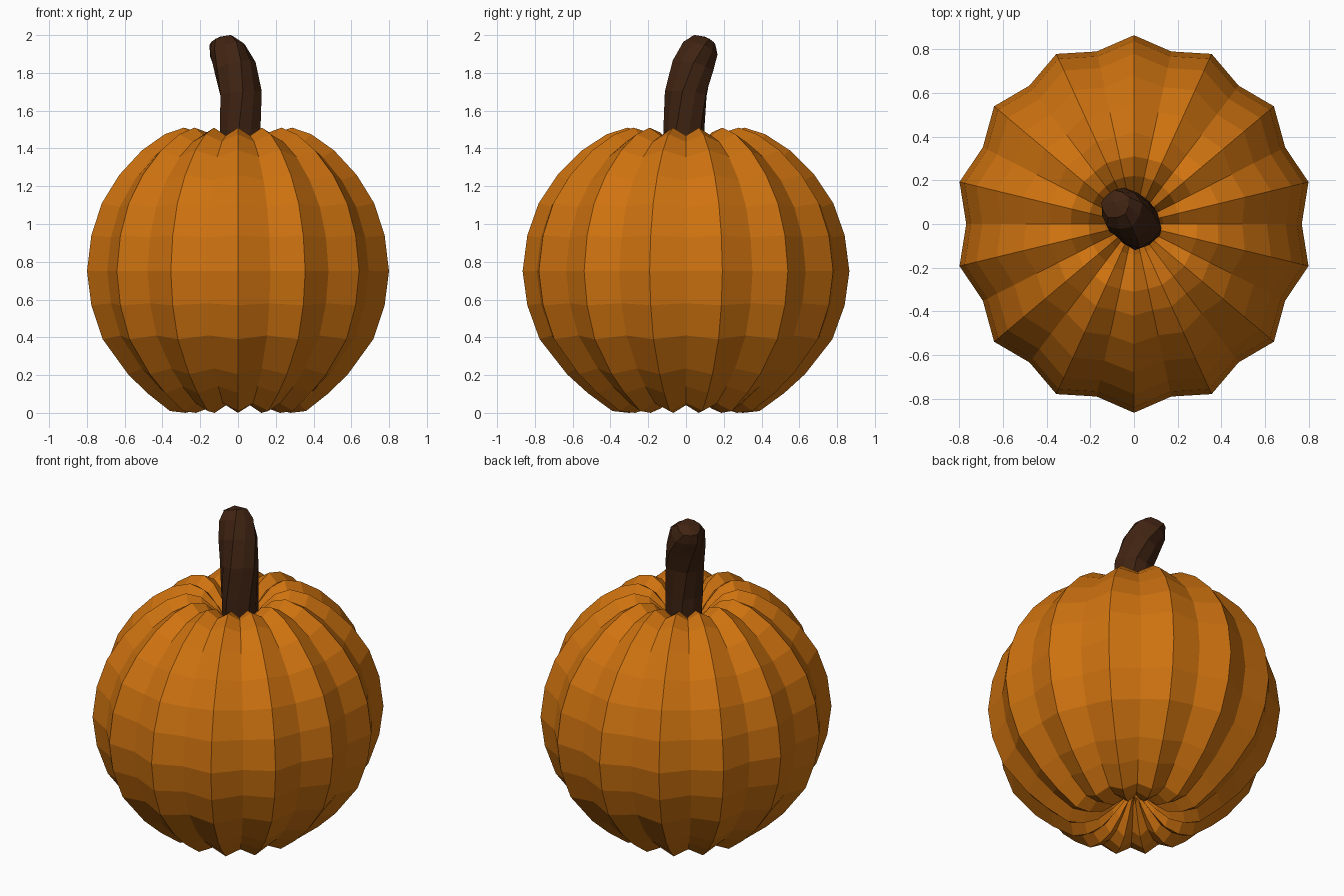
import bpy, bmesh, math
from mathutils import Vector

if "Cube" in bpy.data.objects:
    bpy.data.objects.remove(bpy.data.objects["Cube"])


def material(name, col):
    m = bpy.data.materials.new(name)
    m.diffuse_color = (*col, 1)
    m.use_nodes = True
    m.node_tree.nodes["Principled BSDF"].inputs["Base Color"].default_value = m.diffuse_color
    return m


def loft(name, rings, start, end, mat):
    """Skin a list of closed rings and close both ends with a fan."""
    bm = bmesh.new()
    rows = [[bm.verts.new(p) for p in ring] for ring in rings]
    n = len(rows[0])
    for a, b in zip(rows, rows[1:]):
        for i in range(n):
            j = (i + 1) % n
            bm.faces.new((a[i], a[j], b[j], b[i]))
    for row, tip in ((rows[0], start), (rows[-1], end)):
        v = bm.verts.new(tip)
        for i in range(n):
            bm.faces.new((row[i], row[(i + 1) % n], v))
    bmesh.ops.recalc_face_normals(bm, faces=bm.faces)
    me = bpy.data.meshes.new(name)
    bm.to_mesh(me)
    bm.free()
    ob = bpy.data.objects.new(name, me)
    bpy.context.collection.objects.link(ob)
    me.materials.append(mat)
    return ob


orange = material("pumpkin orange", (0.62, 0.17, 0.005))
brown = material("stem brown", (0.05, 0.017, 0.006))

# Pumpkin body: ridge profile (radius, height), sunk at both poles
profile = [(.06, .16), (.13, .09), (.21, .025), (.30, 0), (.39, .01), (.52, .105),
           (.63, .205), (.775, .39), (.84, .57), (.865, .75), (.84, .94),
           (.78, 1.11), (.68, 1.26), (.55, 1.39), (.42, 1.475), (.31, 1.51),
           (.22, 1.485), (.14, 1.41), (.07, 1.31)]
RIDGES = 14
body_rings = []
for r, z in profile:
    ring = []
    for i in range(RIDGES * 2):
        a = math.pi / 2 + math.pi * i / RIDGES
        rr, zz = r, z
        if i % 2:  # groove between ridges
            rr = r - .088 * max(r - .25, 0)
            zz = z + .055 * (.75 - z)
        ring.append((.948 * rr * math.cos(a), rr * math.sin(a), zz))
    body_rings.append(ring)
loft("pumpkin_body", body_rings, (0, 0, .18), (0, 0, 1.28), orange)

# Stem: twisted, slightly ribbed tube leaning to the back left
path = [(.015, -.005, 1.25, .105), (.015, -.007, 1.5, .110), (.012, .003, 1.69, .113),
        (-.02, .035, 1.83, .113), (-.058, .068, 1.925, .100), (-.085, .09, 1.972, .068)]
tilt = [0, 0, 8, 20, 24, 24]
SIDES = 10
stem_rings = []
for k, (x, y, z, r) in enumerate(path):
    t = math.radians(tilt[k])
    normal = Vector((-math.sin(t) * .707, math.sin(t) * .707, math.cos(t)))
    turn = Vector((0, 0, 1)).rotation_difference(normal)
    ring = []
    for i in range(SIDES):
        a = 2 * math.pi * i / SIDES + .22 * k
        rr = r * (1.03 if i % 2 else .95)
        ring.append(Vector((x, y, z)) + turn @ Vector((rr * math.cos(a), rr * math.sin(a), 0)))
    stem_rings.append(ring)
loft("stem", stem_rings, (.015, -.005, 1.25), (-.093, .098, 1.992), brown)
